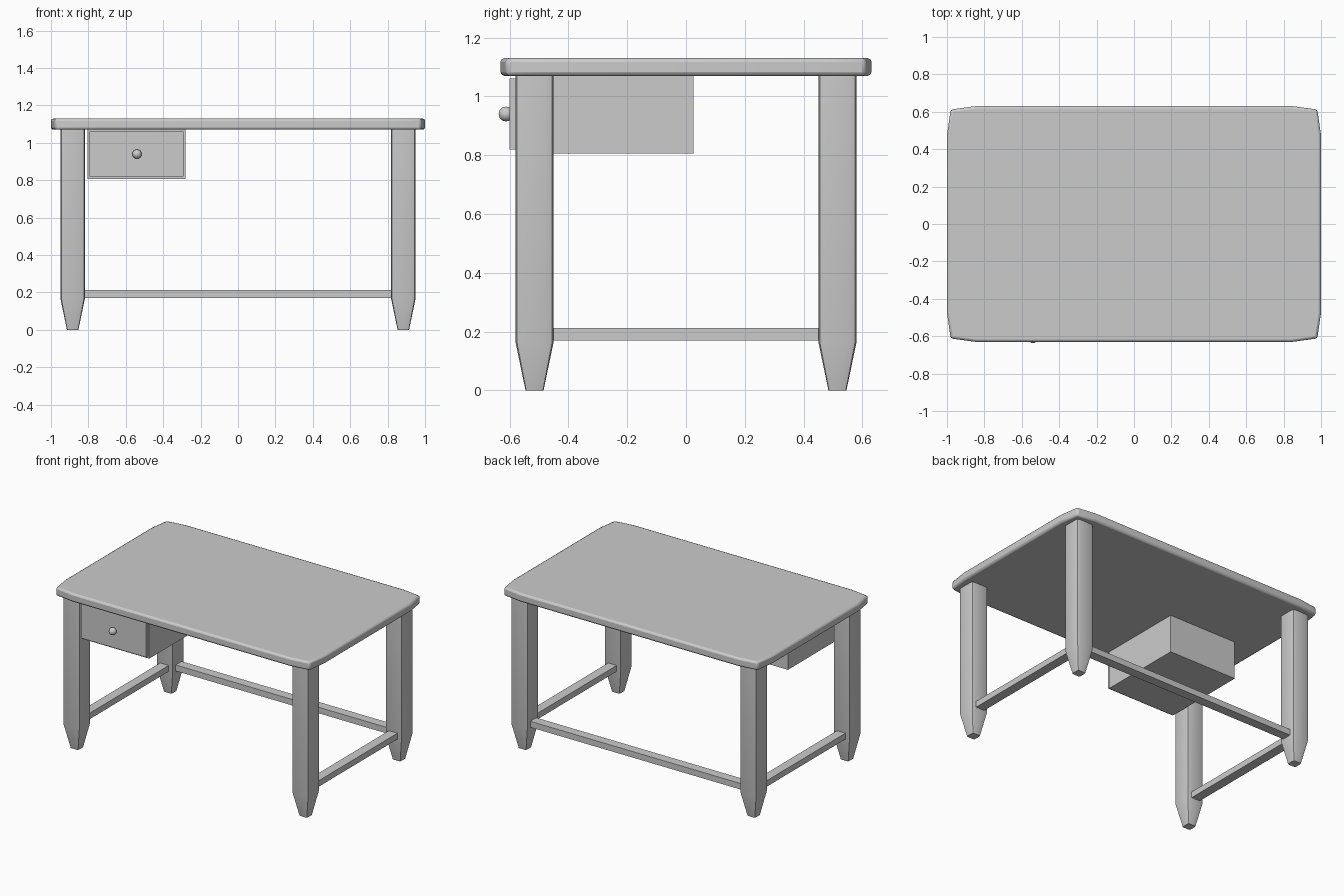
import bpy, bmesh

if "Cube" in bpy.data.objects:
    bpy.data.objects.remove(bpy.data.objects["Cube"])


def finish(name, bm, bevel=0.0, smooth=None):
    bmesh.ops.recalc_face_normals(bm, faces=bm.faces)
    mesh = bpy.data.meshes.new(name)
    bm.to_mesh(mesh)
    bm.free()
    obj = bpy.data.objects.new(name, mesh)
    bpy.context.collection.objects.link(obj)
    bpy.ops.object.select_all(action='DESELECT')
    obj.select_set(True)
    bpy.context.view_layer.objects.active = obj
    if smooth:
        bpy.ops.object.shade_smooth_by_angle(angle=smooth)
    if bevel:
        mod = obj.modifiers.new("edge_bevel", 'BEVEL')
        mod.width = bevel
        mod.segments = 2
        mod.limit_method = 'ANGLE'
        mod.angle_limit = 1.2
    return obj


def bulged_outline(hx, hy, px, py, cx, cy):
    # rectangle with pulled-in corners: side point, corner, side point
    q = [(hx, py), (cx, cy), (px, hy)]
    return (q + [(-x, y) for x, y in reversed(q)]
            + [(-x, -y) for x, y in q] + [(x, -y) for x, y in reversed(q)])


def loft(name, rings, bevel=0.0, smooth=None):
    # rings: list of (outline, centre x, centre y, z)
    bm = bmesh.new()
    loops = [[bm.verts.new((x + ox, y + oy, z)) for x, y in pts]
             for pts, ox, oy, z in rings]
    for a, b in zip(loops, loops[1:]):
        for i in range(len(a)):
            j = (i + 1) % len(a)
            bm.faces.new((a[i], a[j], b[j], b[i]))
    bm.faces.new(loops[0])
    bm.faces.new(loops[-1])
    return finish(name, bm, bevel, smooth)


def box(name, x0, x1, y0, y1, z0, z1):
    bm = bmesh.new()
    bmesh.ops.create_cube(bm, size=1)
    for v in bm.verts:
        v.co = ((x0 + x1) / 2 + v.co.x * (x1 - x0),
                (y0 + y1) / 2 + v.co.y * (y1 - y0),
                (z0 + z1) / 2 + v.co.z * (z1 - z0))
    return finish(name, bm)


# table top with softly bowed sides
top = bulged_outline(1.0, 0.631, 0.84, 0.475, 0.98, 0.612)
loft("table_top", [(top, 0, 0, 1.07), (top, 0, 0, 1.13)], bevel=0.013, smooth=0.7)

# four legs with tapered feet
leg = bulged_outline(0.065, 0.065, 0.042, 0.042, 0.06, 0.06)
foot = [(x * 0.47, y * 0.47) for x, y in leg]
for side, sx in (("left", -1), ("right", 1)):
    for end, sy in (("front", -1), ("back", 1)):
        cx, cy = 0.884 * sx, 0.515 * sy
        loft(f"{end}_{side}_leg",
             [(foot, cx, cy, 0), (leg, cx, cy, 0.165), (leg, cx, cy, 1.075)], smooth=0.6)
    # side stretcher
    box(f"{side}_stretcher", 0.884 * sx - 0.033, 0.884 * sx + 0.033,
        -0.46, 0.46, 0.17, 0.212)

# back stretcher
box("back_stretcher", -0.83, 0.83, 0.482, 0.548, 0.17, 0.212)

# drawer box, front panel and knob
box("drawer_box", -0.805, -0.28, -0.58, 0.025, 0.806, 1.072)
box("drawer_front", -0.793, -0.291, -0.6, -0.575, 0.82, 1.06)
bm = bmesh.new()
bmesh.ops.create_uvsphere(bm, u_segments=24, v_segments=12, radius=0.025)
knob = finish("drawer_knob", bm, smooth=0.7)
knob.location = (-0.54, -0.612, 0.94)
